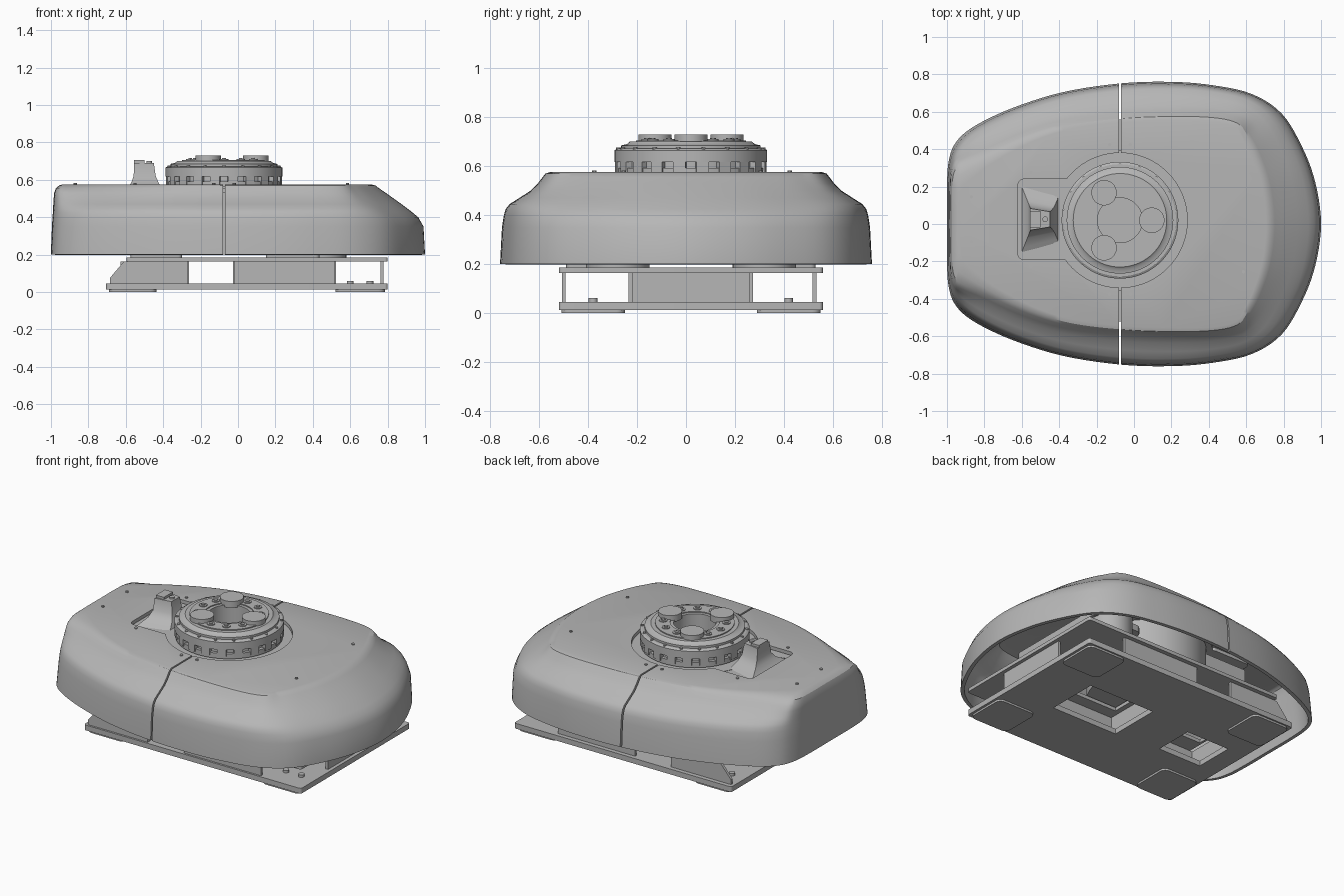
import bpy, bmesh, math
from mathutils import Vector

cube = bpy.data.objects.get("Cube")
if cube:
    bpy.data.objects.remove(cube, do_unlink=True)

grey = bpy.data.materials.new("plain_grey")
grey.use_nodes = True
colour = (0.47, 0.47, 0.47, 1)
grey.diffuse_color = colour
grey.node_tree.nodes["Principled BSDF"].inputs["Base Color"].default_value = colour

CX, CY = -0.075, 0.02      # turntable axis
parts = []


def finish(name, bm):
    bmesh.ops.recalc_face_normals(bm, faces=bm.faces)
    mesh = bpy.data.meshes.new(name)
    bm.to_mesh(mesh)
    bm.free()
    mesh.materials.append(grey)
    obj = bpy.data.objects.new(name, mesh)
    bpy.context.collection.objects.link(obj)
    parts.append(obj)
    return obj


def box(name, xs, ys, zs, radius=0):
    bm = bmesh.new()
    bmesh.ops.create_cube(bm, size=1)
    for v in bm.verts:
        v.co = [lo + (c + 0.5) * (hi - lo) for c, (lo, hi) in zip(v.co, (xs, ys, zs))]
    if radius:
        upright = [e for e in bm.edges if abs(e.verts[0].co.z - e.verts[1].co.z) > 1e-4]
        bmesh.ops.bevel(bm, geom=upright, offset=radius, segments=5, profile=0.5, affect='EDGES')
    return finish(name, bm)


def cylinder(name, x, y, r, zs, sides=32):
    bm = bmesh.new()
    bmesh.ops.create_cone(bm, cap_ends=True, segments=sides, radius1=r, radius2=r, depth=zs[1] - zs[0])
    bmesh.ops.translate(bm, verts=bm.verts, vec=(x, y, sum(zs) / 2))
    return finish(name, bm)


def skin(bm, rings, cap_start=False, cap_end=False, close=False):
    loops = [[bm.verts.new(p) for p in ring] for ring in rings]
    pairs = list(zip(loops, loops[1:])) + ([(loops[-1], loops[0])] if close else [])
    for a, b in pairs:
        for i in range(len(a)):
            j = (i + 1) % len(a)
            bm.faces.new((a[i], a[j], b[j], b[i]))
    if cap_start:
        bm.faces.new(loops[0])
    if cap_end:
        bm.faces.new(loops[-1])


def lathe(name, profile, sides=72):
    bm = bmesh.new()
    turns = [math.tau * i / sides for i in range(sides)]
    skin(bm, [[(CX + r * math.cos(a), CY + r * math.sin(a), z) for a in turns]
              for r, z in profile], close=True)
    return finish(name, bm)


def apply(obj, mod):
    bpy.context.view_layer.objects.active = obj
    bpy.ops.object.modifier_apply(modifier=mod.name)


def cut(obj, cutter):
    mod = obj.modifiers.new("cut", 'BOOLEAN')
    mod.operation, mod.solver, mod.object = 'DIFFERENCE', 'EXACT', cutter
    apply(obj, mod)
    parts.remove(cutter)
    bpy.data.objects.remove(cutter, do_unlink=True)


# Cover: skirt outline paired with the outline of its flat top (half, mirrored in y)
half = [(-1, 0, -.94, 0), (-1, .2, -.94, .13), (-.99, .34, -.93, .2), (-.95, .44, -.88, .25),
        (-.85, .525, -.76, .34), (-.65, .62, -.55, .45), (-.38, .705, -.33, .52),
        (-.07, .752, -.05, .555), (.2, .76, .2, .565), (.42, .742, .42, .56),
        (.63, .695, .55, .53), (.79, .59, .6, .46), (.9, .41, .65, .36),
        (.97, .22, .7, .2), (1, 0, .72, 0)]
outline = [Vector(p) for p in half + [(a, -b, c, -d) for a, b, c, d in half[-2:0:-1]]]
smooth = []
for i in range(len(outline)):
    p0, p1, p2, p3 = (outline[(i + k) % len(outline)] for k in (-1, 0, 1, 2))
    for s in range(5):
        t = s / 5
        smooth.append(0.5 * (2 * p1 + (p2 - p0) * t + (2 * p0 - 5 * p1 + 4 * p2 - p3) * t * t
                             + (3 * p1 - p0 - 3 * p2 + p3) * t ** 3))

# height, then inward travel of the flanks, the sloped nose and the upright tail
levels = [(.2, 0, 0, 0), (.35, .04, .03, .1), (.4, .08, .13, .15), (.425, .12, .24, .18),
          (.445, .2, .33, .2), (.47, .4, .45, .22), (.5, .64, .6, .25), (.53, .79, .75, .3),
          (.555, .89, .88, .45), (.57, .95, .95, .75), (.576, 1.05, 1.05, 1.1)]
rings = []
for z, flank, nose, tail in levels:
    ring = []
    for i, p in enumerate(smooth):
        d = smooth[(i + 1) % len(smooth)] - smooth[i - 1]
        n = Vector((-d.y, d.x)).normalized()
        f = flank * n.y ** 2 + (nose if n.x > 0 else tail) * n.x ** 2
        ring.append((p.x + f * (p.z - p.x), p.y + f * (p.w - p.y), z))
    rings.append(ring)
bm = bmesh.new()
skin(bm, rings, cap_end=True)
cover = finish("cover", bm)
wall = cover.modifiers.new("wall", 'SOLIDIFY')
wall.thickness, wall.offset = 0.022, -1
apply(cover, wall)
cut(cover, cylinder("opening", CX, CY, .36, (.45, .7), 72))
cut(cover, box("notch", (-.62, -.3), (-.19, .24), (.45, .7), .03))
cut(cover, box("seam", (CX - .005, CX + .005), (-1, 1), (.1, .7)))

# Recess floor and cable tower
lathe("recess_floor", [(.25, .53), (.375, .53), (.375, .552), (.25, .552)])
box("notch_floor", (-.64, -.36), (-.21, .26), (.53, .55), .03)
bm = bmesh.new()
tower = [(.54, -.61, -.4, .2), (.56, -.59, -.41, .15), (.585, -.57, -.425, .1),
         (.62, -.558, -.44, .07), (.69, -.555, -.45, .058)]
skin(bm, [[(a, .025 - w, z), (b, .025 - w * .7, z), (b, .025 + w * .7, z), (a, .025 + w, z)]
          for z, a, b, w in tower], True, True)
finish("cable_tower", bm)
box("tower_cap", (-.555, -.5), (-.02, .07), (.69, .705))
cylinder("tower_pin", -.475, .025, .015, (.69, .7), 16)

# Turntable
lathe("turntable", [(.12, .3), (.285, .3), (.285, .618), (.312, .618), (.312, .665), (.3, .672),
                    (.285, .672), (.285, .685), (.262, .69), (.25, .7), (.225, .7), (.225, .706),
                    (.14, .706), (.14, .7), (.12, .7)])
lathe("lower_flange", [(.27, .56), (.305, .56), (.305, .592), (.27, .592)])
cylinder("bore_floor", CX, CY, .13, (.3, .33))
teeth = 20
for i in range(teeth):
    tooth = box("rim_tooth", (.28, .31), (-.026, .026), (.575, .622))
    tooth.location = (CX, CY, 0)
    tooth.rotation_euler.z = math.tau * (i + .5) / teeth


def polar(radius, angle):
    return CX + radius * math.cos(angle), CY + radius * math.sin(angle)


for i in range(12):
    x, y = polar(.18, math.tau * i / 12)
    if i % 4 == 0:
        cylinder("mounting_pad", *polar(.17, math.tau * i / 12), .068, (.69, .73))
    else:
        cylinder("bolt_head", x, y, .023, (.7, .711), 20)
        cylinder("bolt_core", x, y, .012, (.7, .716), 6)
for i in range(18):
    cylinder("rim_screw", *polar(.297, math.tau * (i + .5) / 18), .009, (.665, .677), 10)

# Cover screws
for x, y in [(-.87, .145), (-.55, .275), (-.13, .425), (-.02, .425), (.585, .305)]:
    for side in (y, .05 - y):
        cylinder("cover_screw", x, side, .009, (.57, .583), 10)

# Base frame: plates with two windows, webs between them
windows = [((.02, .48), (-.14, .19)), ((-.58, -.28), (-.11, .14))]
base = box("base_plate", (-.705, .8), (-.52, .56), (.012, .045), .015)
deck = box("deck_plate", (-.595, .8), (-.52, .56), (.163, .185), .015)
for xs, ys in windows:
    for plate in (base, deck):
        cut(plate, box("window", xs, ys, (-.1, .3)))

for y in (-.5, .525):
    box("side_web_front", (-.02, .515), (y - .008, y + .008), (.045, .163))
    bm = bmesh.new()
    gusset = [(-.685, .045), (-.27, .045), (-.27, .163), (-.61, .163), (-.685, .075)]
    skin(bm, [[(x, y + s, z) for x, z in gusset] for s in (-.008, .008)], True, True)
    finish("side_web_rear", bm)
for xs in ((-.02, .515), (-.62, -.27)):
    for y in (-.225, .265):
        box("inner_web", xs, (y - .01, y + .01), (.045, .163))
    for x in xs:
        box("cross_web", (x - .008, x + .008), (-.235, .275), (.045, .163))
box("end_web", (.762, .778), (-.22, .26), (.045, .163))

# Foot pads, top spacers and their bolts
for xs in ((-.69, -.435), (.52, .785)):
    for ys in ((-.51, -.25), (.29, .55)):
        box("foot_pad", xs, ys, (0, .012), .035)
        for k in (.3, .7):
            x = xs[0] + k * (xs[1] - xs[0])
            cylinder("foot_bolt", x, sum(ys) / 2, .018, (-.0, .06), 16)
for xs in ((-.575, -.3), (.15, .435)):
    for ys in ((-.49, -.24), (.285, .53)):
        box("deck_spacer", xs, ys, (.185, .207), .02)

# Drive parts under the cover
cylinder("gearbox", CX, CY, .34, (.2, .53), 64)
for y in (-.28, .32):
    cylinder("drive_motor", .45, y, .13, (.185, .42))
box("drive_bracket", (.25, .6), (-.33, .37), (.36, .4), .04)
box("rear_bracket", (-.62, -.3), (-.2, .24), (.3, .5))

# Smooth rounded parts, keep edges sharp
bpy.ops.object.select_all(action='DESELECT')
for obj in parts:
    obj.select_set(True)
bpy.context.view_layer.objects.active = cover
bpy.ops.object.shade_smooth_by_angle(angle=math.radians(30))
